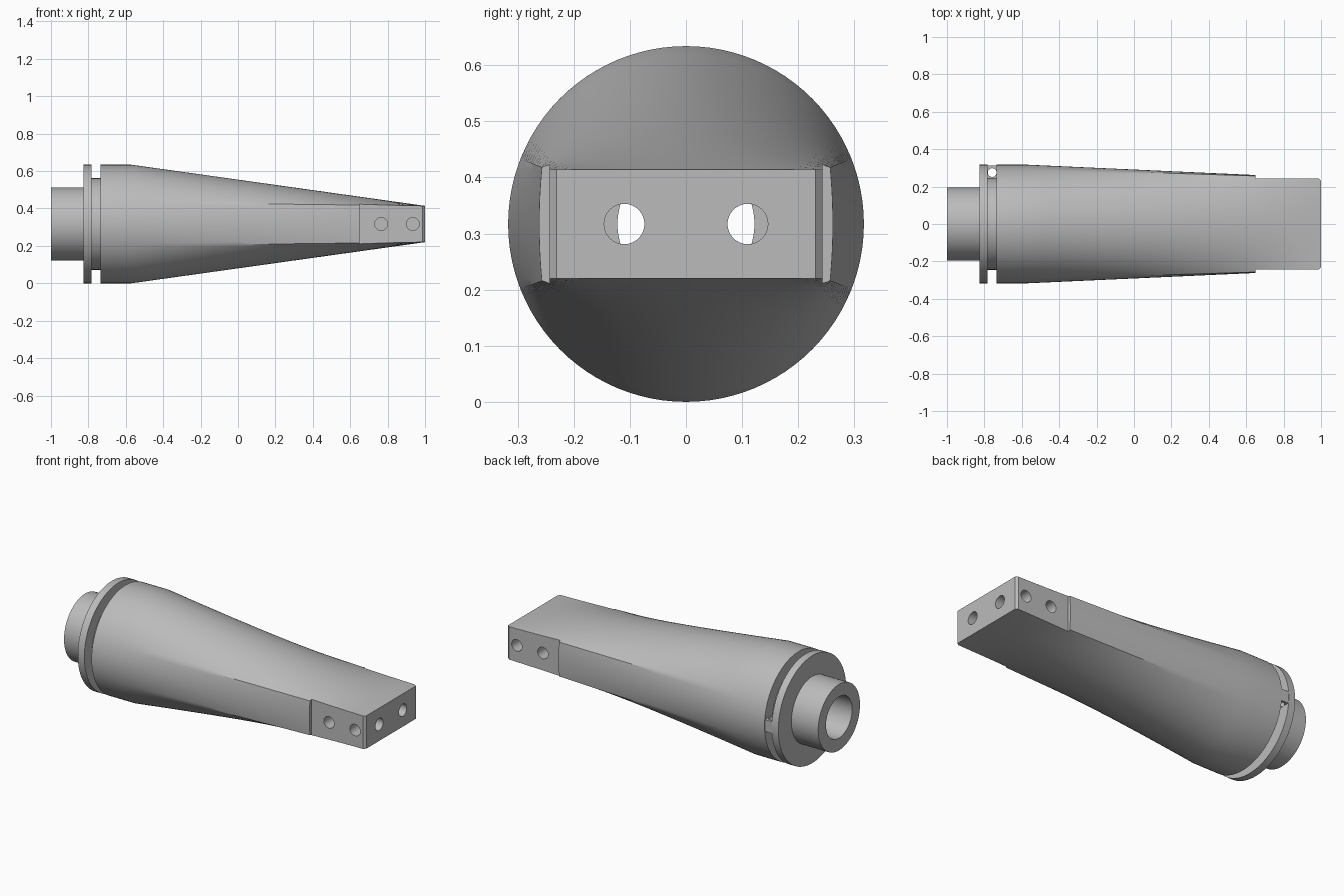
import bpy, bmesh, math
from math import sin, cos, pi, radians
from mathutils import Matrix, Vector

old = bpy.data.objects.get("Cube")
if old:
    bpy.data.objects.remove(old, do_unlink=True)

CZ = 0.317           # height of the long axis
R = 0.317            # outer radius
HALF_W, HALF_H = 0.246, 0.097   # half size of the rectangular tip
BODY_START, TAPER_START = -0.735, -0.57

steel = bpy.data.materials.new("steel_grey")
steel.use_nodes = True
GREY = (0.5, 0.5, 0.5, 1)
steel.diffuse_color = GREY
steel.node_tree.nodes["Principled BSDF"].inputs["Base Color"].default_value = GREY


def finish(name, bm):
    bmesh.ops.recalc_face_normals(bm, faces=bm.faces)
    mesh = bpy.data.meshes.new(name)
    bm.to_mesh(mesh)
    bm.free()
    mesh.materials.append(steel)
    ob = bpy.data.objects.new(name, mesh)
    bpy.context.collection.objects.link(ob)
    return ob


def activate(ob):
    bpy.ops.object.select_all(action='DESELECT')
    ob.select_set(True)
    bpy.context.view_layer.objects.active = ob


def smooth(ob, angle=25):
    activate(ob)
    bpy.ops.object.shade_smooth_by_angle(angle=radians(angle))


def rod(name, start, end, radius, sides=32):
    """Cylinder between two points."""
    a, b = Vector(start), Vector(end)
    d = b - a
    turn = d.to_track_quat('Z', 'Y').to_matrix().to_4x4()
    bm = bmesh.new()
    bmesh.ops.create_cone(bm, cap_ends=True, segments=sides, radius1=radius, radius2=radius,
                          depth=d.length, matrix=Matrix.Translation((a + b) / 2) @ turn)
    return finish(name, bm)


def cut(ob, cutter):
    cutter.hide_render = True
    mod = ob.modifiers.new("cut", 'BOOLEAN')
    mod.operation, mod.solver, mod.object = 'DIFFERENCE', 'EXACT', cutter
    activate(ob)
    bpy.ops.object.modifier_apply(modifier=mod.name)
    bpy.data.objects.remove(cutter, do_unlink=True)


def bridge(bm, a, b):
    for i in range(len(a)):
        j = (i + 1) % len(a)
        bm.faces.new((a[i], a[j], b[j], b[i]))


# Hollow shaft end with flange and groove, turned from a profile
def turned(name, profile, sides=96):
    bm = bmesh.new()
    loops = [[bm.verts.new((x, r * cos(2 * pi * i / sides), CZ + r * sin(2 * pi * i / sides)))
              for i in range(sides)] for x, r in profile]
    for k in range(len(loops)):
        bridge(bm, loops[k], loops[(k + 1) % len(loops)])
    return finish(name, bm)


shaft = turned("shaft_end", [(-1, 0.122), (-1, 0.195), (-0.825, 0.195), (-0.825, R),
                             (-0.782, R), (-0.782, 0.245), (BODY_START, 0.245),
                             (BODY_START, 0.122)])
smooth(shaft)

# Tapered body, blended from a circle to a rectangle
CORNER = math.atan2(HALF_H, HALF_W)


def section_points():
    """Matching circle and rectangle points, quarter by quarter."""
    side, top = 8, 18
    quarter = []
    for i in range(side):
        f = i / side
        quarter.append((f * CORNER, HALF_W, HALF_H * f))
    for i in range(top + 1):
        f = i / top
        quarter.append((CORNER + f * (pi / 2 - CORNER), HALF_W * (1 - f), HALF_H))
    quarter = [((R * cos(a), R * sin(a)), (y, z)) for a, y, z in quarter]

    def flip(points, sy, sz):
        return [((c[0] * sy, c[1] * sz), (q[0] * sy, q[1] * sz)) for c, q in points]
    return (quarter[:-1] + flip(quarter[:0:-1], -1, 1)
            + flip(quarter[:-1], -1, -1) + flip(quarter[:0:-1], 1, -1))


bm = bmesh.new()
points = section_points()
steps = 16
stations = [(BODY_START, 0)] + [(TAPER_START + (1 - TAPER_START) * i / steps, i / steps)
                                for i in range(steps + 1)]
rings = []
for x, t in stations:
    rings.append([bm.verts.new((x, c[0] * (1 - t) + q[0] * t, CZ + c[1] * (1 - t) + q[1] * t))
                  for c, q in points])
for a, b in zip(rings, rings[1:]):
    bridge(bm, a, b)
bm.faces.new(rings[0])
bm.faces.new(rings[-1])
body = finish("tapered_body", bm)

# Flat side pads with chamfered end corners
PAD = [(0.65, 0.243), (0.987, 0.243), (1.0, 0.231), (1.1, 0.231), (1.1, 0.4), (0.65, 0.4)]
for s in (-1, 1):
    bm = bmesh.new()
    low, high = ([bm.verts.new((x, s * y, z)) for x, y in PAD] for z in (0, 2 * CZ))
    bridge(bm, low, high)
    bm.faces.new(low)
    bm.faces.new(high)
    cut(body, finish("pad_cutter", bm))

# Central bore, end holes and blind side holes
cut(body, rod("bore_cutter", (-0.9, 0, CZ), (0.6, 0, CZ), 0.122, 96))
for s in (-1, 1):
    cut(body, rod("end_hole_cutter", (1.1, s * 0.11, CZ), (0.55, s * 0.11, CZ), 0.036))
    for x in (0.765, 0.935):
        cut(body, rod("side_hole_cutter", (x, s * 0.35, CZ), (x, s * 0.165, CZ), 0.034))
smooth(body)

# Small lug bridging the groove, with an upright hole
bm = bmesh.new()
bmesh.ops.create_cube(bm, size=1, matrix=Matrix.Translation((-0.7585, 0.275, CZ))
                      @ Matrix.Diagonal((0.049, 0.076, 0.07, 1)))
lug = finish("groove_lug", bm)
cut(lug, rod("lug_hole_cutter", (-0.7585, 0.275, CZ - 0.1), (-0.7585, 0.275, CZ + 0.1), 0.0235, 24))
smooth(lug)
